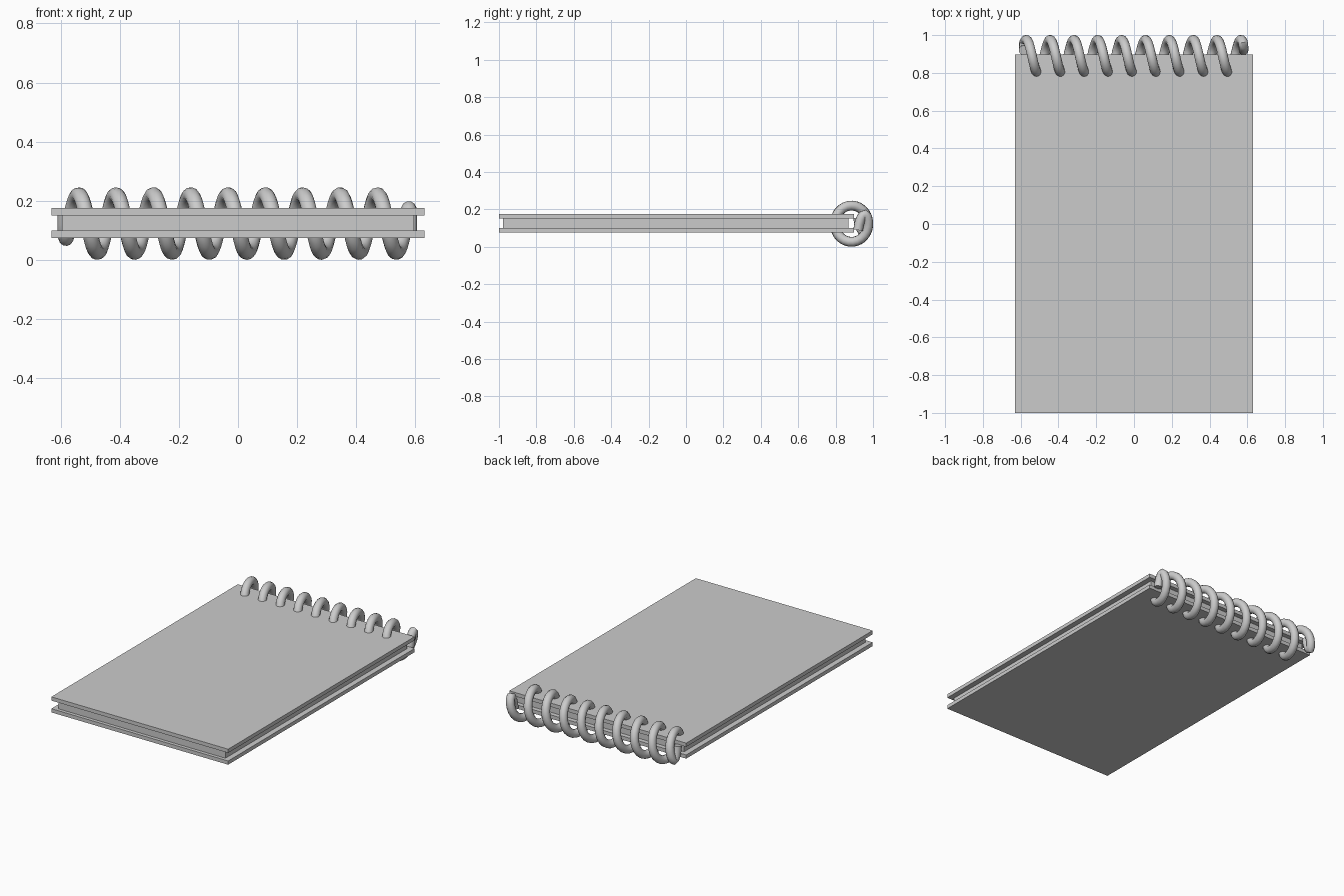
import bpy
from math import sin, cos, pi, radians

if "Cube" in bpy.data.objects:
    bpy.data.objects.remove(bpy.data.objects["Cube"])


def box(name, lo, hi):
    bpy.ops.mesh.primitive_cube_add(size=1, location=[(a + b) / 2 for a, b in zip(lo, hi)])
    ob = bpy.context.object
    ob.name = name
    ob.scale = [b - a for a, b in zip(lo, hi)]
    bpy.ops.object.transform_apply(location=False, rotation=False, scale=True)
    return ob


# Covers and the slightly inset page block
box("bottom_cover", (-0.63, -1.0, 0.075), (0.63, 0.898, 0.099))
box("page_block", (-0.595, -0.978, 0.099), (0.595, 0.868, 0.151))
box("top_cover", (-0.63, -1.0, 0.151), (0.63, 0.898, 0.175))

# Spiral wire: nine turns, each tip folded inward
CY, CZ, RY, RZ, WIRE = 0.885, 0.123, 0.09, 0.097, 0.026
TURNS, PITCH, STEPS = 9, 0.1263, 24
over = radians(24)
total = TURNS * 2 * pi + 2 * over
n = TURNS * STEPS
helix = []
for i in range(n + 1):
    t = -over + total * i / n
    helix.append((-TURNS * PITCH / 2 - 0.002 + PITCH * t / (2 * pi),
                  CY + RY * cos(t), CZ + RZ * sin(t)))

# Tip offsets (x, y, height above coil axis), rotated half a turn for the other end
tip = [(0.578, 0.957, 0.050), (0.579, 0.945, 0.044), (0.580, 0.935, 0.026),
       (0.580, 0.926, 0.0), (0.580, 0.920, -0.034)]
end = [(x, y, CZ + z) for x, y, z in tip]
start = [(-x - 0.004, y, CZ - z) for x, y, z in reversed(tip)]
path = start + helix + end

curve = bpy.data.curves.new("spiral_binding", 'CURVE')
curve.dimensions = '3D'
curve.bevel_depth = WIRE
curve.bevel_resolution = 4
curve.use_fill_caps = True
spline = curve.splines.new('POLY')
spline.points.add(len(path) - 1)
for p, co in zip(spline.points, path):
    p.co = (*co, 1)
coil = bpy.data.objects.new("spiral_binding", curve)
bpy.context.collection.objects.link(coil)

bpy.ops.object.select_all(action='DESELECT')
coil.select_set(True)
bpy.context.view_layer.objects.active = coil
bpy.ops.object.convert(target='MESH')
bpy.ops.object.shade_smooth_by_angle(angle=radians(40))
